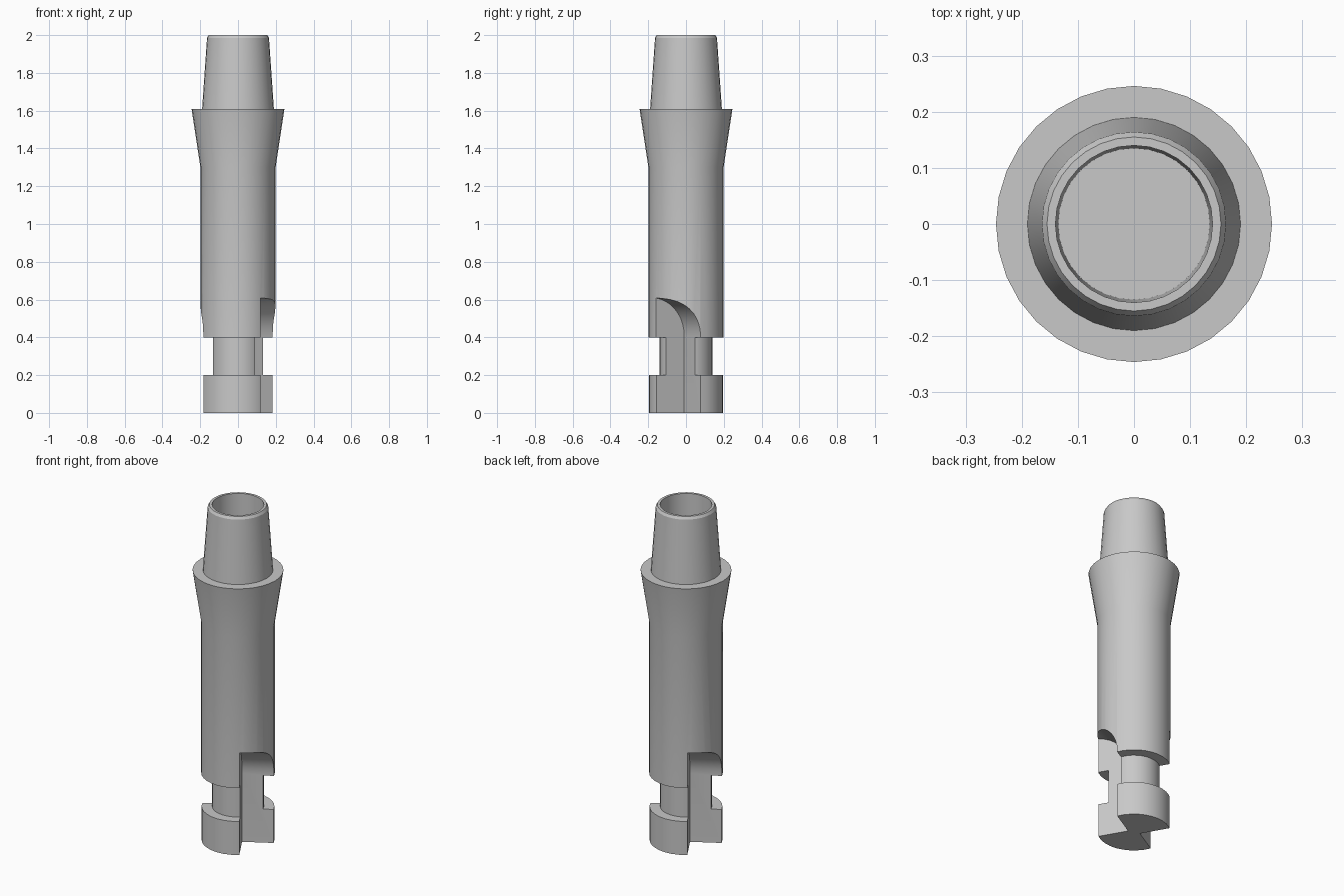
import bpy, bmesh, math
from mathutils import Matrix

cube = bpy.data.objects.get("Cube")
if cube:
    bpy.data.objects.remove(cube, do_unlink=True)

SEGMENTS = 32

grey = bpy.data.materials.new("plain grey")
grey.use_nodes = True
colour = (0.58, 0.58, 0.58, 1)
grey.diffuse_color = colour
grey.node_tree.nodes["Principled BSDF"].inputs["Base Color"].default_value = colour


def make_object(name, bm):
    bmesh.ops.recalc_face_normals(bm, faces=bm.faces)
    mesh = bpy.data.meshes.new(name)
    bm.to_mesh(mesh)
    bm.free()
    mesh.materials.append(grey)
    obj = bpy.data.objects.new(name, mesh)
    bpy.context.collection.objects.link(obj)
    return obj


def lathe(name, profile):
    """Turn (radius, height) points round z, closing both ends with a disc."""
    bm = bmesh.new()
    rings = []
    for r, z in profile:
        angles = [math.tau * i / SEGMENTS for i in range(SEGMENTS)]
        rings.append([bm.verts.new((r * math.cos(a), r * math.sin(a), z)) for a in angles])
    for low, high in zip(rings, rings[1:]):
        for i in range(SEGMENTS):
            j = (i + 1) % SEGMENTS
            bm.faces.new((low[i], low[j], high[j], high[i]))
    bm.faces.new(rings[0])
    bm.faces.new(rings[-1])
    return make_object(name, bm)


def slot_cutter(name, angle):
    """Quarter slot with a rounded top, extruded outwards from its flat floor."""
    floor, wall, radius, spring, steps = 0.024, -0.025, 0.2, 0.41, 10
    outline = [(-0.4, -0.1), (wall, -0.1)]
    for i in range(steps + 1):
        a = math.pi / 2 * i / steps
        outline.append((wall - radius + radius * math.cos(a), spring + radius * math.sin(a)))
    outline.append((-0.4, spring + radius))
    bm = bmesh.new()
    face = bm.faces.new([bm.verts.new((floor, v, z)) for v, z in outline])
    grown = bmesh.ops.extrude_face_region(bm, geom=[face])["geom"]
    moved = [g for g in grown if isinstance(g, bmesh.types.BMVert)]
    bmesh.ops.translate(bm, verts=moved, vec=(0.4, 0, 0))
    bm.transform(Matrix.Rotation(angle, 4, "Z"))
    obj = make_object(name, bm)
    obj.hide_render = True
    return obj


# Turned body: foot, neck, shaft, flared collar, tapered tip and bore
body = lathe("turned_body", [
    (0.197, 0), (0.197, 0.2), (0.14, 0.2), (0.14, 0.4), (0.199, 0.4),
    (0.199, 1.3), (0.246, 1.61), (0.19, 1.61), (0.164, 1.985),
    (0.155, 2.0), (0.14, 2.0), (0.135, 1.2),
])

# Two opposite locking slots cut through foot, neck and shaft
bpy.context.view_layer.objects.active = body
for side, turn in (("left", 0), ("right", math.pi)):
    cutter = slot_cutter(side + "_slot_cutter", math.radians(30) + turn)
    cut = body.modifiers.new(side + "_slot", "BOOLEAN")
    cut.operation = "DIFFERENCE"
    cut.solver = "EXACT"
    cut.object = cutter
    bpy.ops.object.modifier_apply(modifier=cut.name)
    bpy.data.objects.remove(cutter, do_unlink=True)

# Smooth rounds with sharp machined edges
bpy.ops.object.select_all(action="DESELECT")
body.select_set(True)
bpy.ops.object.shade_smooth_by_angle(angle=math.radians(25))
